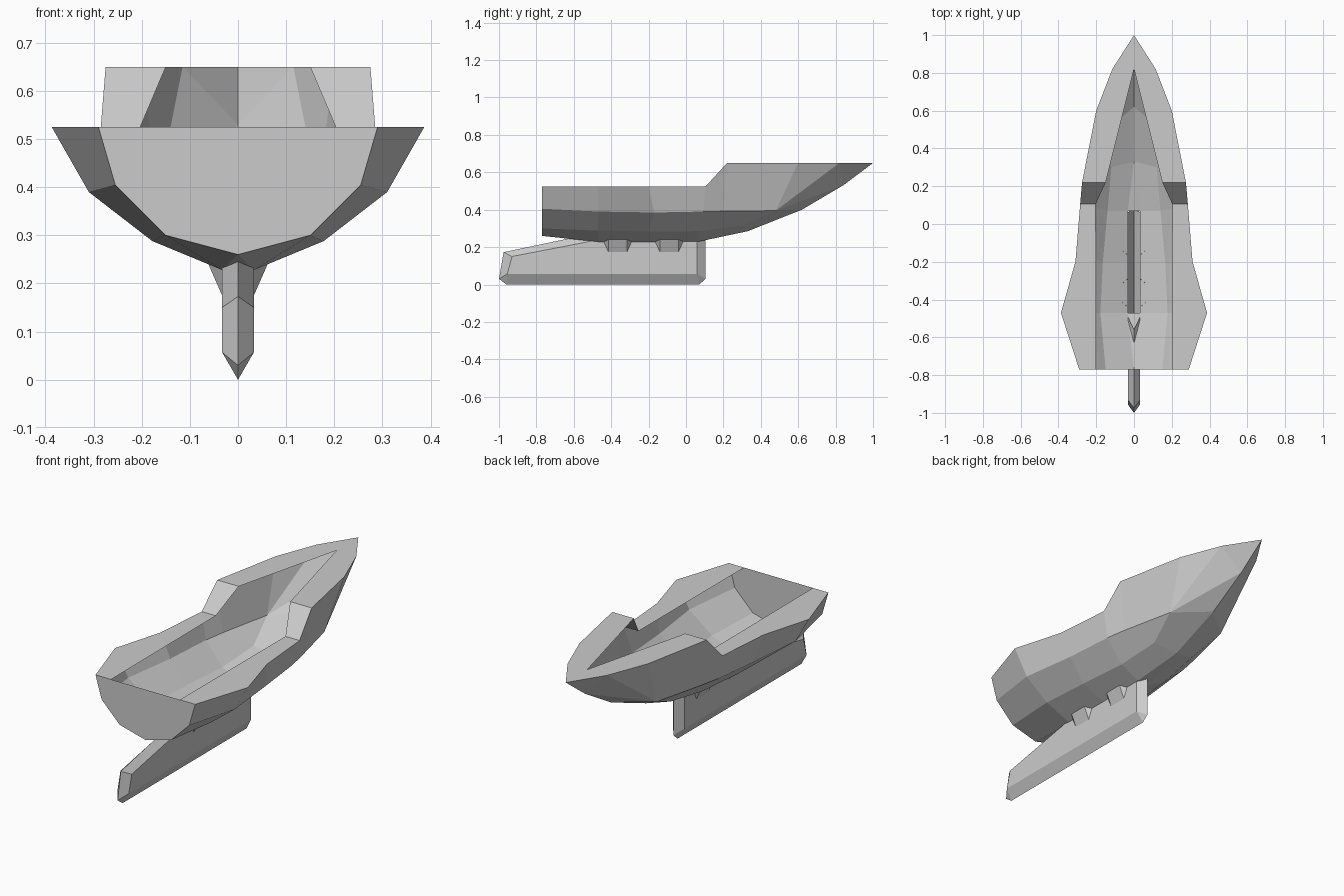
import bpy, bmesh
from mathutils import Vector

if "Cube" in bpy.data.objects:
    bpy.data.objects.remove(bpy.data.objects["Cube"], do_unlink=True)

grey = bpy.data.materials.new("plain grey")
grey.use_nodes = True
grey.diffuse_color = (0.6, 0.6, 0.6, 1)
grey.node_tree.nodes["Principled BSDF"].inputs["Base Color"].default_value = (0.6, 0.6, 0.6, 1)


def half_object(name, faces):
    """Build the left half from corner tuples and mirror it across x."""
    bm = bmesh.new()
    verts = {}
    for corners in faces:
        ring = []
        for p in corners:
            if p not in verts:
                verts[p] = bm.verts.new(p)
            if verts[p] not in ring:
                ring.append(verts[p])
        bm.faces.new(ring)
    bmesh.ops.recalc_face_normals(bm, faces=bm.faces)
    mesh = bpy.data.meshes.new(name)
    bm.to_mesh(mesh)
    bm.free()
    mesh.materials.append(grey)
    obj = bpy.data.objects.new(name, mesh)
    bpy.context.collection.objects.link(obj)
    mod = obj.modifiers.new("mirror", 'MIRROR')
    mod.use_mirror_merge = True
    mod.merge_threshold = 0.0005
    return obj


def strips(a, b):
    """Quads between two sections with the same number of points."""
    return [(a[i], b[i], b[i + 1], a[i + 1]) for i in range(len(a) - 1)]


# Hull sections from rim to keel, stern to bow
stern = [(.29, -.77, .525), (.255, -.77, .405), (.15, -.77, .30), (0, -.77, .26)]
wide = [(.387, -.47, .525), (.31, -.47, .39), (.178, -.47, .288), (.033, -.47, .228)]
waist = [(.31, -.2, .525), (.275, -.17, .385), (.165, -.2, .283), (.033, -.2, .228)]
middle = [(.285, .105, .525), (.25, .09, .39), (.14, .07, .285), (.033, .07, .23)]
fore = [(.275, .22, .65), (.23, .2, .392), (.12, .3, .315), (0, .33, .285)]
sections = [stern, wide, waist, middle, fore]
shoulder, cheek = (.2, .6, .65), (.115, .82, .65)
chine = (.166, .48, .395)
stem_low, stem_high, tip = (0, .62, .40), (0, .84, .53), (0, 1, .65)

hull = []
for a, b in zip(sections, sections[1:]):
    hull += strips(a, b)
hull += [
    (fore[0], shoulder, chine, fore[1]),
    (fore[1], chine, fore[2]),
    (fore[2], chine, stem_low, fore[3]),
    (shoulder, cheek, chine),
    (chine, cheek, stem_high), (chine, stem_high, stem_low),
    (cheek, tip, stem_high),
    # floor ahead of and behind the keel slot
    (stern[3], wide[3], (0, -.47, .228)),
    (fore[3], middle[3], (0, .07, .23)),
    # transom
    (*stern, (0, -.77, .525)),
]

# Deck ledge, step and raised foredeck around the open well
well_stern, well_step = (.2, -.77, .525), (.203, .105, .525)
well_fore, well_tip = (.15, .22, .65), (0, .82, .65)
hull += [
    (stern[0], wide[0], waist[0], middle[0], well_step, well_stern),
    (middle[0], fore[0], well_fore, well_step),
    (fore[0], shoulder, cheek, tip, well_tip, well_fore),
]
half_object("hull", hull)

# Keel: open above the slot, pointed at both ends, with a sloping ridge aft
w = .033
aft_tip = [(0, -.975, .173), (0, -1, .03), (0, -.96, 0)]
aft_side = [(w, -.93, .15), (w, -.955, .057), (0, -.96, 0)]
fore_side = [(w, .06, .23), (w, .06, .057), (0, .07, 0)]
fore_tip = [(0, .105, .24), (0, .105, .03), (0, .07, 0)]
slot_side, ridge_end = (w, -.49, .235), (0, -.56, .26)
half_object("keel", [
    (aft_tip[0], aft_side[0], slot_side, ridge_end),
    (aft_tip[0], aft_tip[1], aft_side[1], aft_side[0]),
    (aft_tip[1], aft_tip[2], aft_side[1]),
    (aft_side[0], aft_side[1], fore_side[1], fore_side[0], slot_side),
    (aft_side[1], aft_side[2], fore_side[2], fore_side[1]),
    (fore_side[0], fore_side[1], fore_tip[1], fore_tip[0]),
    (fore_side[1], fore_tip[2], fore_tip[1]),
])

# Small wedge brackets joining keel and hull
for name, y in (("aft_bracket", -.365), ("fore_bracket", -.09)):
    outer = [(.062, y - .05, .241), (.062, y + .05, .241)]
    inner = [(w, y - .075, .23), (w, y + .075, .23)]
    low = [(w, y - .05, .175), (w, y + .05, .175)]
    half_object(name, [
        (outer[0], outer[1], low[1], low[0]),
        (inner[0], outer[0], low[0]),
        (inner[1], outer[1], low[1]),
    ])
